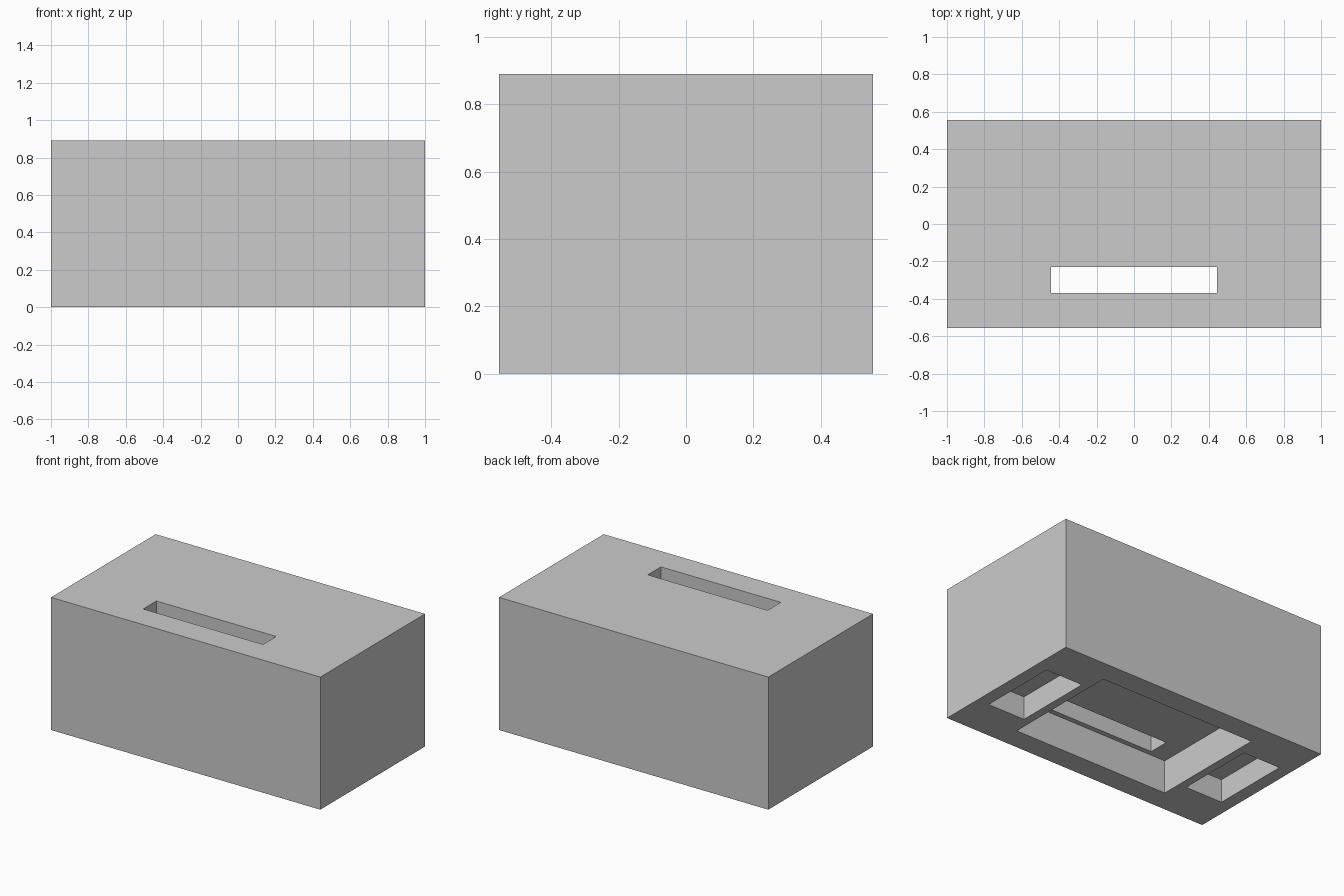
import bpy

if "Cube" in bpy.data.objects:
    bpy.data.objects.remove(bpy.data.objects["Cube"], do_unlink=True)

WIDTH, DEPTH, HEIGHT = 2.0, 1.11, 0.89
OVER = 0.1  # how far cutters reach past the surface


def add_box(name, x, y, z):
    """Box spanning the (min, max) pair given for each axis."""
    spans = (x, y, z)
    bpy.ops.mesh.primitive_cube_add(size=1, location=[(a + b) / 2 for a, b in spans])
    box = bpy.context.object
    box.name = name
    box.scale = [b - a for a, b in spans]
    bpy.ops.object.transform_apply(location=True, rotation=False, scale=True)
    return box


def cut(target, cutter):
    """Subtract the cutter for good, then discard it."""
    cutter.hide_render = True
    mod = target.modifiers.new(cutter.name, 'BOOLEAN')
    mod.operation = 'DIFFERENCE'
    mod.solver = 'EXACT'
    mod.object = cutter
    bpy.context.view_layer.objects.active = target
    bpy.ops.object.modifier_apply(modifier=mod.name)
    bpy.data.objects.remove(cutter, do_unlink=True)


# Solid body
body = add_box("slotted_block", (-WIDTH / 2, WIDTH / 2), (-DEPTH / 2, DEPTH / 2), (0, HEIGHT))

# Large central recess in the underside
cut(body, add_box("centre_recess", (-0.58, 0.58), (-0.404, 0.404), (-OVER, 0.222)))

# Small recess at each end of the underside
for side in (-1, 1):
    span = sorted((side * 0.636, side * 0.912))
    cut(body, add_box("end_recess", span, (-0.27, 0.27), (-OVER, 0.155)))

# Slot from the top down into the central recess
cut(body, add_box("slot", (-0.445, 0.445), (-0.37, -0.23), (OVER, HEIGHT + OVER)))

# Single grey finish
grey = bpy.data.materials.new("plain_grey")
grey.use_nodes = True
colour = (0.6, 0.6, 0.6, 1)
grey.diffuse_color = colour
grey.node_tree.nodes["Principled BSDF"].inputs["Base Color"].default_value = colour
body.data.materials.clear()
body.data.materials.append(grey)
